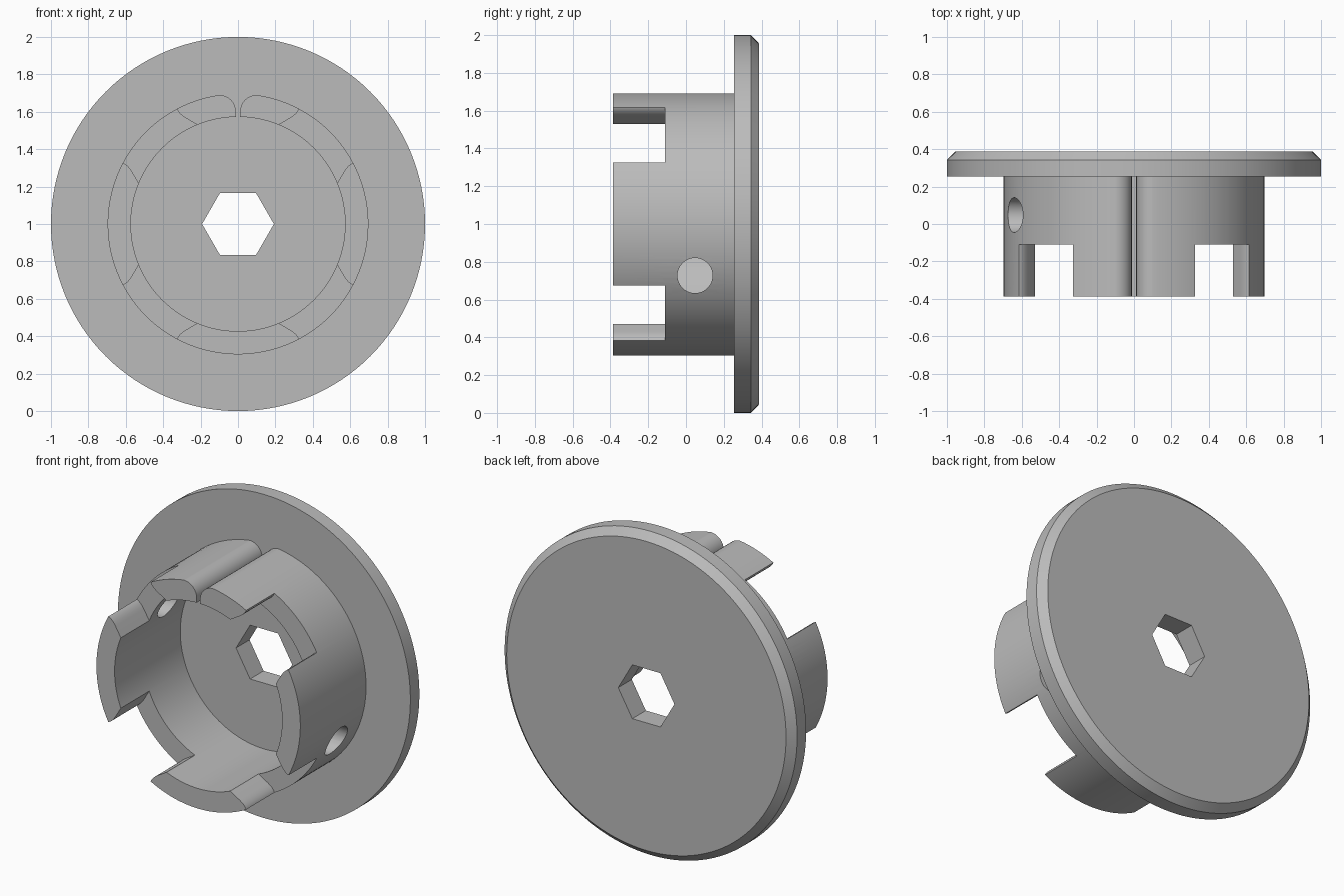
import bpy
import bmesh
from math import sin, cos, pi, asin, radians
from mathutils import Vector

if "Cube" in bpy.data.objects:
    bpy.data.objects.remove(bpy.data.objects["Cube"], do_unlink=True)

FRONT, NOTCH, PLATE, BEVEL, BACK = -0.387, -0.11, 0.255, 0.343, 0.387
OUTER, INNER, SLIT = 0.697, 0.573, 0.012
CENTRE_Z = 1.0

grey = bpy.data.materials.new("plain grey")
grey.use_nodes = True
grey.diffuse_color = (0.5, 0.5, 0.5, 1)
grey.node_tree.nodes["Principled BSDF"].inputs["Base Color"].default_value = (0.5, 0.5, 0.5, 1)


def arc(radius, start, end, steps, cx=0.0, cz=0.0):
    """Points on an arc in the x-z plane, angles from +x towards +z."""
    angles = [start + (end - start) * i / steps for i in range(steps + 1)]
    return [(cx + radius * cos(a), cz + radius * sin(a)) for a in angles]


def loft(name, sections):
    """Solid through matching outlines, each given as (y, points)."""
    bm = bmesh.new()
    loops = [[bm.verts.new((x, y, z + CENTRE_Z)) for x, z in pts] for y, pts in sections]
    bm.faces.new(loops[0])
    bm.faces.new(loops[-1])
    n = len(loops[0])
    for a, b in zip(loops, loops[1:]):
        for i in range(n):
            j = (i + 1) % n
            bm.faces.new((a[i], a[j], b[j], b[i]))
    bmesh.ops.recalc_face_normals(bm, faces=bm.faces)
    mesh = bpy.data.meshes.new(name)
    bm.to_mesh(mesh)
    bm.free()
    mesh.materials.append(grey)
    obj = bpy.data.objects.new(name, mesh)
    bpy.context.collection.objects.link(obj)
    return obj


def activate(obj):
    bpy.ops.object.select_all(action='DESELECT')
    obj.select_set(True)
    bpy.context.view_layer.objects.active = obj


def cut(obj, cutter):
    cutter.hide_render = True
    activate(obj)
    mod = obj.modifiers.new("cut", 'BOOLEAN')
    mod.operation = 'DIFFERENCE'
    mod.solver = 'EXACT'
    mod.object = cutter
    bpy.ops.object.modifier_apply(modifier=mod.name)
    bpy.data.objects.remove(cutter, do_unlink=True)


def smooth(obj):
    activate(obj)
    bpy.ops.object.shade_smooth_by_angle(angle=radians(25))


# Round base plate with a chamfered back rim and a hexagonal bore
rim = arc(1.0, 0, 2 * pi, 128)[:-1]
back_rim = arc(0.955, 0, 2 * pi, 128)[:-1]
plate = loft("base_plate", [(PLATE, rim), (BEVEL, rim), (BACK, back_rim)])
hexagon = arc(0.192, 0, 2 * pi, 6)[:-1]
cut(plate, loft("hex_cutter", [(0, hexagon), (0.6, hexagon)]))
smooth(plate)

# Collar: an open ring with a narrow slit at the top and rounded slit shoulders
ROUND = 0.088
shoulder_x = SLIT + ROUND
shoulder_z = 0.602
gap = asin(shoulder_x / OUTER)
inner_gap = asin(SLIT / INNER)
left_shoulder = arc(ROUND, pi, pi / 2 + gap / 2, 8, shoulder_x, shoulder_z)
right_shoulder = [(-x, z) for x, z in reversed(left_shoulder)]
outline = (left_shoulder
           + arc(OUTER, pi / 2 - gap, -1.5 * pi + gap, 120)
           + right_shoulder
           + arc(INNER, -1.5 * pi + inner_gap, pi / 2 - inner_gap, 120))
collar = loft("collar", [(FRONT, outline), (PLATE + 0.005, outline)])

# Four diagonal notches leave claws with rounded, slanted ends
p0, p1, p2 = Vector((0.28, 0.567)), Vector((0.33, 0.597)), Vector((0.33, 0.635))
bend = [p0 * (1 - t) ** 2 + p1 * 2 * t * (1 - t) + p2 * t * t for t in [i / 6 for i in range(7)]]
half = [(0.15, 0.49)] + [tuple(p) for p in bend] + [(0.33, 0.9)]
notch = half + [(0.9, 0.9)] + [(z, x) for x, z in reversed(half)]
for sx in (1, -1):
    for sz in (1, -1):
        pts = [(sx * x, sz * z) for x, z in notch]
        cut(collar, loft("notch_cutter", [(FRONT - 0.2, pts), (NOTCH, pts)]))

# Two opposed screw holes through the collar wall
for side in (1, -1):
    bpy.ops.mesh.primitive_cylinder_add(
        vertices=40, radius=0.093, depth=0.6,
        location=(side * 0.65, 0.048, CENTRE_Z - side * 0.273), rotation=(0, pi / 2, 0))
    cut(collar, bpy.context.object)
smooth(collar)
